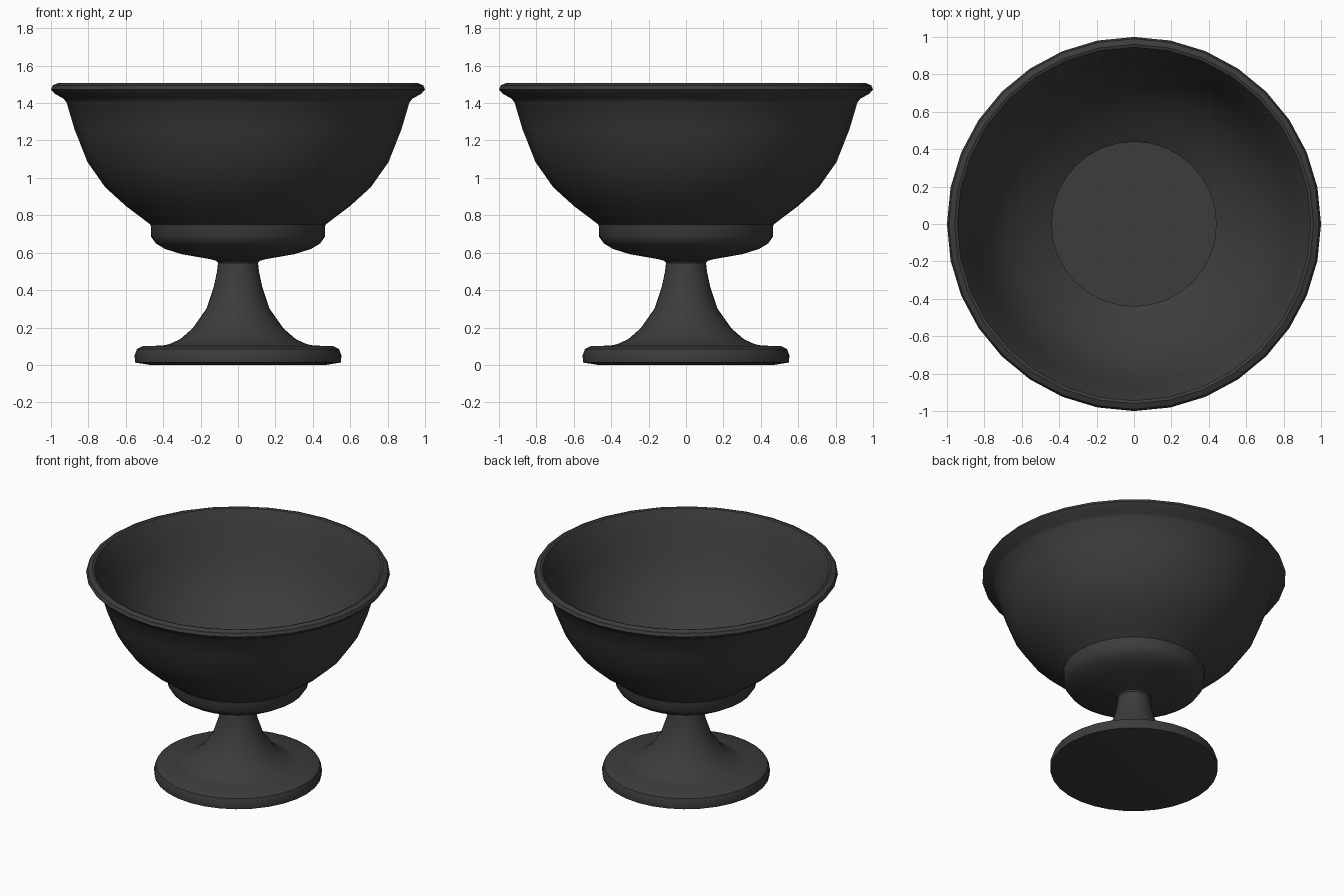
import bpy, bmesh, math

if "Cube" in bpy.data.objects:
    bpy.data.objects.remove(bpy.data.objects["Cube"])

SIDES = 32

mat = bpy.data.materials.new("dark_grey")
mat.diffuse_color = (0.045, 0.045, 0.045, 1)
mat.use_nodes = True
mat.node_tree.nodes["Principled BSDF"].inputs["Base Color"].default_value = mat.diffuse_color


def lathe(name, profile):
    """Revolve (radius, z) points about z; radius 0 makes a pole."""
    bm = bmesh.new()
    rings = []
    for r, z in profile:
        if r == 0:
            rings.append([bm.verts.new((0, 0, z))] * SIDES)
        else:
            rings.append([bm.verts.new((r * math.cos(2 * math.pi * i / SIDES),
                                        r * math.sin(2 * math.pi * i / SIDES), z))
                          for i in range(SIDES)])
    for a, b in zip(rings, rings[1:]):
        for i in range(SIDES):
            j = (i + 1) % SIDES
            bm.faces.new(list(dict.fromkeys((a[i], a[j], b[j], b[i]))))
    me = bpy.data.meshes.new(name)
    bm.to_mesh(me)
    bm.free()
    me.materials.append(mat)
    ob = bpy.data.objects.new(name, me)
    bpy.context.collection.objects.link(ob)
    bpy.ops.object.select_all(action='DESELECT')
    ob.select_set(True)
    bpy.context.view_layer.objects.active = ob
    bpy.ops.object.shade_smooth_by_angle(angle=math.radians(35))
    return ob


# Disc foot flowing up into the flared stem
lathe("foot_and_stem", [
    (0, 0), (0.47, 0.0), (0.55, 0.013), (0.553, 0.05), (0.54, 0.085), (0.51, 0.1),
    (0.40, 0.104), (0.365, 0.112), (0.31, 0.137), (0.243, 0.195), (0.168, 0.302),
    (0.13, 0.415), (0.112, 0.50), (0.107, 0.545)])

# Bowl: underside, collar, outer wall, rolled rim, inner wall and sunken floor
lathe("bowl", [
    (0.107, 0.545), (0.115, 0.556), (0.15, 0.566), (0.30, 0.592), (0.39, 0.62),
    (0.44, 0.65), (0.464, 0.685), (0.464, 0.73), (0.468, 0.75), (0.52, 0.79),
    (0.60, 0.85), (0.71, 0.95), (0.805, 1.085), (0.874, 1.26), (0.917, 1.405),
    (0.935, 1.425), (0.98, 1.45), (1.0, 1.473), (0.99, 1.495), (0.96, 1.508),
    (0.945, 1.503), (0.925, 1.46), (0.90, 1.405), (0.852, 1.26), (0.783, 1.095),
    (0.69, 0.965), (0.585, 0.872), (0.50, 0.81), (0.44, 0.77), (0.44, 0.70),
    (0, 0.70)])
